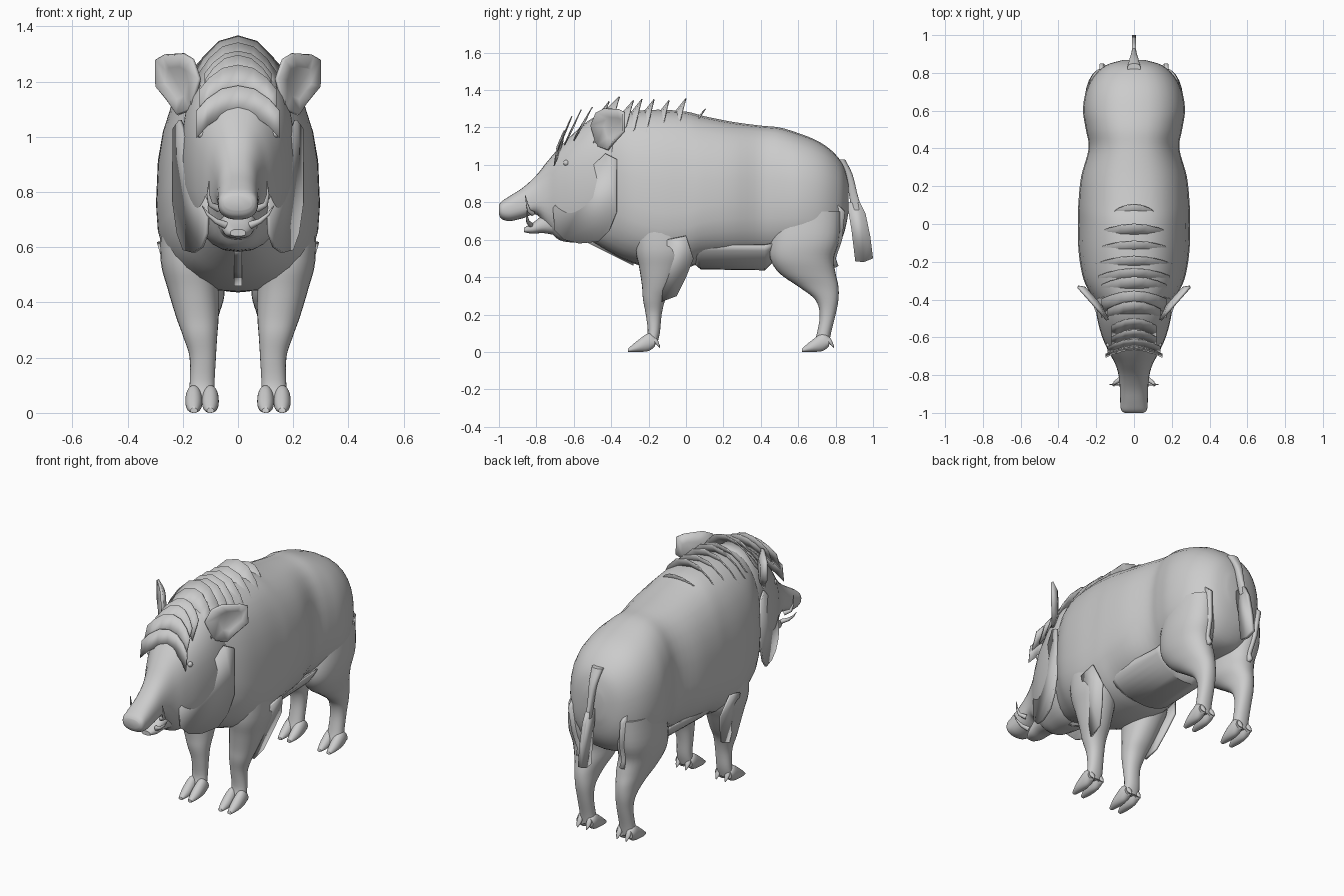
import bpy, bmesh, math
from mathutils import Vector

if "Cube" in bpy.data.objects:
    bpy.data.objects.remove(bpy.data.objects["Cube"])

grey = bpy.data.materials.new("hide_grey")
grey.diffuse_color = (0.6, 0.6, 0.6, 1)
grey.use_nodes = True
grey.node_tree.nodes["Principled BSDF"].inputs["Base Color"].default_value = grey.diffuse_color
SEG = 28


def finish(name, verts, faces, angle=40, thick=0, side=1):
    """Make an object, optionally reflected in x and given thickness."""
    me = bpy.data.meshes.new(name)
    me.from_pydata([(v[0] * side, v[1], v[2]) for v in verts], [], faces)
    bm = bmesh.new()
    bm.from_mesh(me)
    bmesh.ops.recalc_face_normals(bm, faces=bm.faces)
    bm.to_mesh(me)
    bm.free()
    ob = bpy.data.objects.new(name, me)
    bpy.context.collection.objects.link(ob)
    me.materials.append(grey)
    if thick:
        m = ob.modifiers.new("thickness", 'SOLIDIFY')
        m.thickness, m.offset = thick, 0
    bpy.ops.object.select_all(action='DESELECT')
    ob.select_set(True)
    bpy.context.view_layer.objects.active = ob
    bpy.ops.object.shade_smooth_by_angle(angle=math.radians(angle))
    return ob


def power(v, n):
    return math.copysign(abs(v) ** (2 / n), v)


def upright(y, zb, zt, w, zm, x=0, n=2.4):
    """Cross-section facing y, widest at height zm."""
    ring = []
    for i in range(SEG):
        a = math.tau * i / SEG
        s = power(math.sin(a), n)
        ring.append(Vector((x + w * power(math.cos(a), n), y,
                            zm + s * ((zt - zm) if s > 0 else (zm - zb)))))
    return ring


def level(z, y0, y1, x0, x1):
    """Horizontal oval cross-section."""
    return [Vector(((x0 + x1) / 2 + (x1 - x0) / 2 * power(math.cos(math.tau * i / SEG), 2.2),
                    (y0 + y1) / 2 + (y1 - y0) / 2 * power(math.sin(math.tau * i / SEG), 2.2), z))
            for i in range(SEG)]


def skin(name, rings, side=1, sub=4):
    """Smooth skin running through the cross-sections, capped at both ends."""
    dense = []
    for k in range(len(rings) - 1):
        quad = [rings[max(k - 1, 0)], rings[k], rings[k + 1], rings[min(k + 2, len(rings) - 1)]]
        for j in range(sub):
            t = j / sub
            dense.append([b + 0.5 * t * (c - a + t * (2 * a - 5 * b + 4 * c - d
                                                      + t * (3 * (b - c) + d - a)))
                          for a, b, c, d in zip(*quad)])
    dense.append(rings[-1])
    verts = [v for r in dense for v in r]
    faces = [[k * SEG + i, k * SEG + (i + 1) % SEG, (k + 1) * SEG + (i + 1) % SEG, (k + 1) * SEG + i]
             for k in range(len(dense) - 1) for i in range(SEG)]
    last = len(verts) - SEG
    faces += [list(range(SEG)), list(range(last, last + SEG))]
    return finish(name, verts, faces, 50, 0, side)


def strip(name, lines, thick, angle=20):
    """Sheet joining rows of points."""
    n = len(lines[0])
    faces = [[r * n + i, r * n + i + 1, (r + 1) * n + i + 1, (r + 1) * n + i]
             for r in range(len(lines) - 1) for i in range(n - 1)]
    return finish(name, [p for l in lines for p in l], faces, angle, thick)


def card(name, outline, x_of, thick, side=1):
    """Flat tuft of fur drawn as a side outline."""
    return finish(name, [(x_of(y, z), y, z) for y, z in outline],
                  [list(range(len(outline)))], 30, thick, side)


def tusk(name, points, radius, side):
    """Tapered curved tooth."""
    cu = bpy.data.curves.new(name, 'CURVE')
    cu.dimensions, cu.bevel_depth, cu.bevel_resolution = '3D', radius, 2
    sp = cu.splines.new('POLY')
    sp.points.add(len(points) - 1)
    for i, (x, y, z) in enumerate(points):
        sp.points[i].co = (x * side, y, z, 1)
        sp.points[i].radius = 1 - 0.9 * i / (len(points) - 1)
    cu.materials.append(grey)
    bpy.context.collection.objects.link(bpy.data.objects.new(name, cu))


# Trunk: neck, shoulders, waist, rump
skin("body", [upright(*r) for r in [
    (-.55, .62, 1.15, .12, .85), (-.42, .54, 1.26, .20, .85), (-.30, .48, 1.285, .265, .80),
    (-.15, .44, 1.295, .293, .75), (0, .45, 1.285, .296, .75), (.10, .48, 1.26, .295, .78),
    (.25, .49, 1.23, .28, .80), (.40, .50, 1.21, .24, .80), (.50, .50, 1.20, .255, .80),
    (.60, .50, 1.17, .27, .80), (.70, .50, 1.13, .255, .80), (.78, .53, 1.075, .215, .80),
    (.84, .62, 1.0, .15, .80), (.868, .74, .90, .06, .82)]])

# Head and snout
skin("head", [upright(*r) for r in [
    (-1.0, .735, .785, .05, .76), (-.985, .71, .805, .068, .76), (-.94, .70, .835, .073, .76),
    (-.87, .715, .88, .075, .78), (-.80, .735, .945, .082, .80), (-.74, .66, 1.02, .10, .83),
    (-.68, .60, 1.09, .132, .87), (-.60, .585, 1.17, .168, .90), (-.50, .59, 1.25, .195, .92),
    (-.40, .65, 1.28, .205, .92), (-.33, .72, 1.25, .18, .92)]])
skin("lower_jaw", [upright(*r) for r in [
    (-.865, .64, .665, .028, .65), (-.82, .632, .69, .05, .66),
    (-.76, .635, .735, .062, .68), (-.68, .62, .78, .08, .70)]])

# Legs, toes, dew claws
FRONT = [(.70, -.27, .0, .08, .28), (.55, -.27, .02, .07, .28), (.45, -.25, -.02, .07, .255),
         (.35, -.235, -.07, .07, .225), (.28, -.23, -.11, .075, .20), (.20, -.215, -.13, .08, .175),
         (.10, -.205, -.14, .085, .175), (.04, -.23, -.155, .08, .18)]
HIND = [(.75, .48, .83, .05, .25), (.60, .45, .82, .05, .262), (.50, .45, .79, .05, .25),
        (.42, .50, .80, .05, .225), (.35, .60, .815, .07, .20), (.28, .69, .815, .08, .185),
        (.20, .715, .80, .085, .175), (.10, .70, .775, .085, .175), (.04, .68, .765, .08, .18)]
TOE = [(-.165, .03, .08, .024, .05), (-.20, .005, .10, .03, .05),
       (-.26, 0, .06, .028, .025), (-.31, 0, .018, .013, .008)]
CLAW = [(-.185, .06, .10, .014, .08), (-.155, .035, .07, .014, .05), (-.14, .02, .035, .005, .028)]
for side in (1, -1):
    for leg, rows, shift in (("front", FRONT, 0), ("hind", HIND, .93)):
        skin(leg + "_leg", [level(*r) for r in rows], side)
        for x in (.1, .16):
            for part, prof in (("_toe", TOE), ("_dew_claw", CLAW)):
                skin(leg + part, [upright(r[0] + shift, *r[1:], x, 2) for r in prof], side)

    # Cupped ear: outer rim fanned to a sunken middle
    rim = [(.14, 1.21), (.165, 1.28), (.20, 1.30), (.27, 1.295), (.297, 1.28), (.298, 1.18),
           (.26, 1.135), (.22, 1.08), (.17, 1.10)]
    place = lambda x, z, d: (x, -.52 + (x - .13) * 1.12 + d, z)
    ear = [place(x, z, 0) for x, z in rim]
    ear += [place(.215 + (x - .215) * .55, 1.2 + (z - 1.2) * .55, .035) for x, z in rim]
    n = len(rim)
    finish("ear", ear, [[i, (i + 1) % n, (i + 1) % n + n, i + n] for i in range(n)]
           + [list(range(n, 2 * n))], 60, .014, side)

    # Eye, set in the brow
    bpy.ops.mesh.primitive_uv_sphere_add(segments=12, ring_count=8, radius=.016,
                                         location=(.132 * side, -.64, 1.01))
    eye = bpy.context.object
    eye.name = "eye"
    eye.data.materials.append(grey)
    bpy.ops.object.shade_smooth()

    # Tusks
    tusk("lower_tusk", [(.045, -.83, .68), (.08, -.845, .695), (.11, -.85, .72), (.13, -.85, .75)],
         .014, side)
    tusk("upper_tusk", [(.07, -.82, .74), (.10, -.84, .755), (.108, -.85, .79), (.105, -.86, .84)],
         .014, side)

    # Cheek ruff, elbow and hock fur
    card("cheek_ruff", [(-.60, .90), (-.71, .77), (-.70, .65), (-.65, .60), (-.57, .58), (-.47, .59),
                        (-.41, .65), (-.37, .75), (-.37, 1.03), (-.43, 1.06)],
         lambda y, z: .22 + (y + .4) * .36, .012, side)
    card("elbow_fur", [(-.13, .27), (-.05, .30), (0, .40), (.04, .50), (0, .62), (-.10, .60)],
         lambda y, z: .19 + (z - .27) * .28, .012, side)
    card("hock_fur", [(.76, .62), (.77, .44), (.815, .46), (.80, .50), (.835, .60), (.85, .75), (.80, .80)],
         lambda y, z: .14 + (z - .44) * .1, .02, side)

# Bristle crest: arched cards along the back and brow (tip y, tip z, half width, drop, lean)
for yt, zt, hw, drop, lean in [
        (.105, 1.30, .11, .06, .09), (0, 1.355, .18, .16, .08), (-.09, 1.345, .20, .17, .08),
        (-.17, 1.35, .20, .17, .08), (-.235, 1.352, .19, .16, .08), (-.28, 1.345, .17, .14, .09),
        (-.355, 1.365, .17, .15, .10), (-.41, 1.34, .14, .11, .08), (-.50, 1.31, .12, .08, .06),
        (-.56, 1.295, .12, .09, .05), (-.61, 1.26, .14, .09, .04), (-.65, 1.185, .15, .09, .015)]:
    rows = []
    for up in (0, 1):
        rows.append([(hw * t, yt - (0 if up else lean) - .04 * abs(t) ** 2,
                      zt - (0 if up else .10) - drop * abs(t) ** 2.2)
                     for t in (-1, -.75, -.4, 0, .4, .75, 1)])
    strip("crest_bristles", rows, .006)

# Belly fringe and chest fringe
strip("belly_fringe", [[(w * math.sin(a / 5), y, .60 - d * math.cos(a / 5)) for a in range(-7, 8)]
                       for y, w, d in ((.05, .235, .13), (.08, .22, .155), (.42, .2, .16), (.46, .2, .12))],
      .008, 40)
card("chest_fringe", [(-.56, .60), (-.50, .57), (-.38, .51), (-.28, .46), (-.28, .56), (-.45, .64)],
     lambda y, z: 0, .03)

# Tail and its flat tuft
skin("tail", [level(*r) for r in [(1.03, .80, .85, -.035, .035), (.95, .85, .89, -.024, .024),
                                  (.85, .87, .915, -.016, .016), (.76, .885, .94, -.012, .012)]])
card("tail_tuft", [(.86, .80), (.93, .80), (.96, .74), (.985, .62), (1.0, .50), (.95, .48),
                   (.905, .485), (.885, .65)], lambda y, z: 0, .022)
